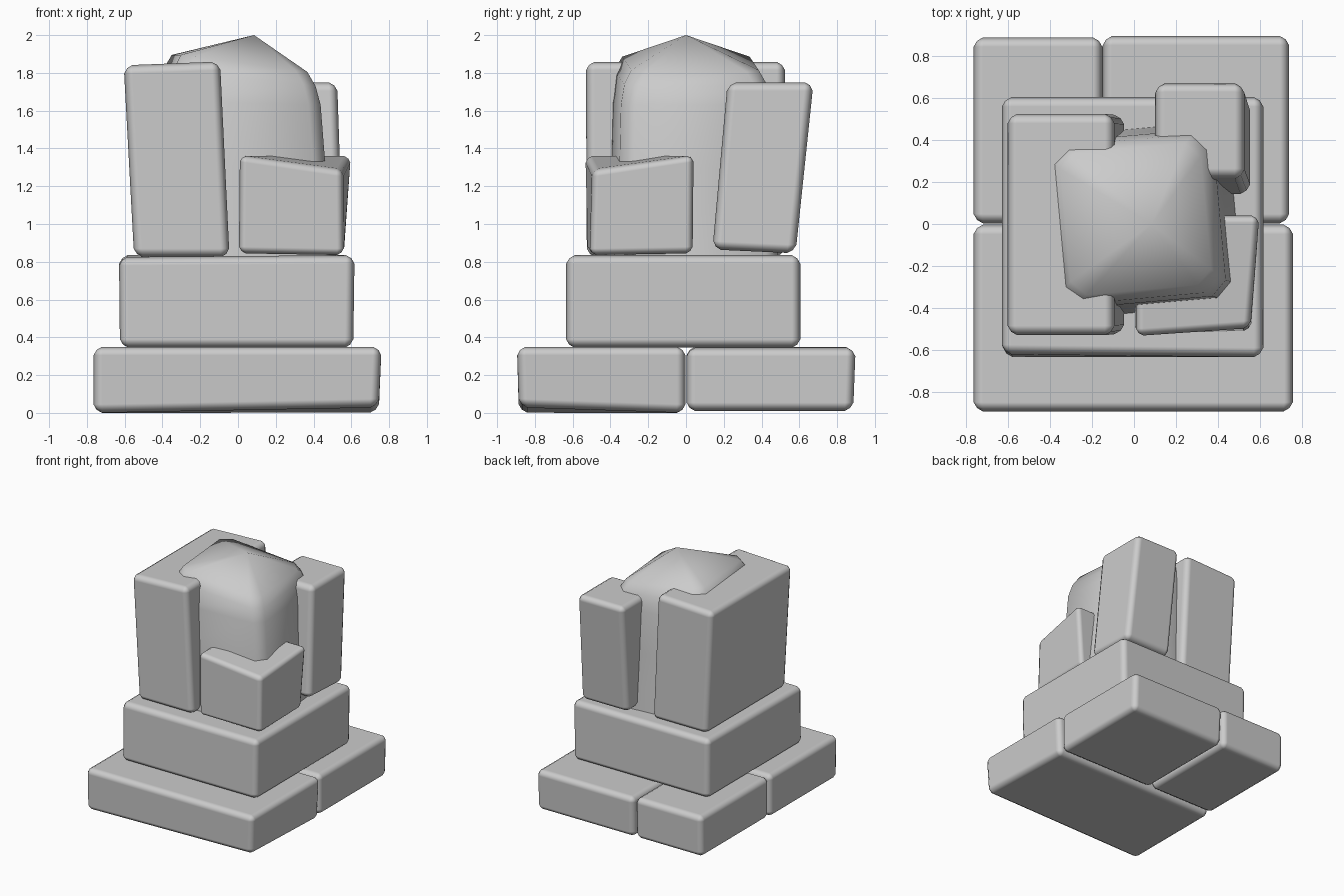
import bpy, bmesh

if "Cube" in bpy.data.objects:
    bpy.data.objects.remove(bpy.data.objects["Cube"])


def make_object(name, verts, faces, bevel=0.0, angle=0.9):
    bm = bmesh.new()
    vs = [bm.verts.new(v) for v in verts]
    for f in faces:
        bm.faces.new([vs[i] for i in f])
    bmesh.ops.recalc_face_normals(bm, faces=bm.faces)
    me = bpy.data.meshes.new(name)
    bm.to_mesh(me)
    bm.free()
    ob = bpy.data.objects.new(name, me)
    bpy.context.collection.objects.link(ob)
    for p in me.polygons:
        p.use_smooth = True
    if bevel:
        m = ob.modifiers.new("worn_edges", 'BEVEL')
        m.width = bevel
        m.segments = 2
        m.profile = 0.4
        m.limit_method = 'ANGLE'
        m.harden_normals = True
    else:
        bpy.ops.object.select_all(action='DESELECT')
        ob.select_set(True)
        bpy.context.view_layer.objects.active = ob
        bpy.ops.object.shade_smooth_by_angle(angle=angle)
    return ob


def block(name, bottom, top, bevel=0.045, nudge=None):
    """Rough stone: bottom/top = (x0, x1, y0, y1, z); nudge shifts single corners."""
    verts = []
    for x0, x1, y0, y1, z in (bottom, top):
        verts += [[x0, y0, z], [x1, y0, z], [x1, y1, z], [x0, y1, z]]
    for i, d in (nudge or {}).items():
        verts[i] = [a + b for a, b in zip(verts[i], d)]
    faces = [(3, 2, 1, 0), (4, 5, 6, 7)]
    faces += [(i, (i + 1) % 4, (i + 1) % 4 + 4, i + 4) for i in range(4)]
    return make_object(name, verts, faces, bevel)


# Base slabs
block("base_slab_front", (-0.765, 0.745, -0.885, -0.003, 0.0),
      (-0.765, 0.76, -0.895, -0.003, 0.35), nudge={1: (0, 0, 0.03)})
block("base_slab_back_left", (-0.765, -0.155, 0.003, 0.885, 0.01),
      (-0.765, -0.15, 0.003, 0.89, 0.35))
block("base_slab_back_right", (-0.145, 0.74, 0.003, 0.885, 0.01),
      (-0.15, 0.74, 0.003, 0.898, 0.345))

# Middle block
block("middle_block", (-0.625, 0.61, -0.635, 0.605, 0.345),
      (-0.63, 0.617, -0.635, 0.605, 0.835), nudge={4: (0, 0.015, -0.01)})

# Tall leaning stones
block("tall_stone_left", (-0.55, -0.045, -0.525, 0.52, 0.825),
      (-0.605, -0.095, -0.53, 0.525, 1.86), nudge={4: (0, 0, -0.02), 7: (0, 0, -0.02)})
block("tall_stone_back", (0.12, 0.555, 0.14, 0.58, 0.845),
      (0.10, 0.525, 0.22, 0.675, 1.75), nudge={0: (0, 0, 0.02), 1: (0, 0, 0.02)})

# Short stone at the front right corner, top dipping to the outer corner
block("short_stone_front", (0.005, 0.56, -0.52, 0.035, 0.845),
      (0.01, 0.60, -0.535, 0.04, 1.365), bevel=0.035,
      nudge={5: (-0.045, 0.04, -0.08), 1: (0, 0.01, -0.01)})

# Central core stone with pointed cap: chamfered rings, slightly twisted
rings = [(-0.44, 0.485, -0.42, 0.45, 0.82, 0.82),
         (-0.41, 0.435, -0.385, 0.43, 1.30, 1.30),
         (-0.385, 0.41, -0.375, 0.42, 1.65, 1.63),
         (-0.365, 0.385, -0.355, 0.40, 1.82, 1.73),
         (-0.325, 0.345, -0.315, 0.36, 1.895, 1.805)]
verts, faces, c = [], [], 0.07
for x0, x1, y0, y1, zl, zr in rings:
    loop = [(x0 + c, y0), (x1 - c, y0), (x1, y0 + c), (x1, y1 - c),
            (x1 - c, y1), (x0 + c, y1), (x0, y1 - c), (x0, y0 + c)]
    for x, y in loop:
        t = (x - x0) / (x1 - x0)
        verts.append((x - 0.09 * y, y + 0.09 * x, zl + (zr - zl) * t))
for r in range(len(rings) - 1):
    for i in range(8):
        a, b = r * 8 + i, r * 8 + (i + 1) % 8
        faces.append((a, b, b + 8, a + 8))
verts.append((0.085, 0.0, 2.0))
n = len(verts) - 1
faces += [(n - 8 + i, n - 8 + (i + 1) % 8, n) for i in range(8)]
faces.append(tuple(reversed(range(8))))
make_object("core_stone", verts, faces)
